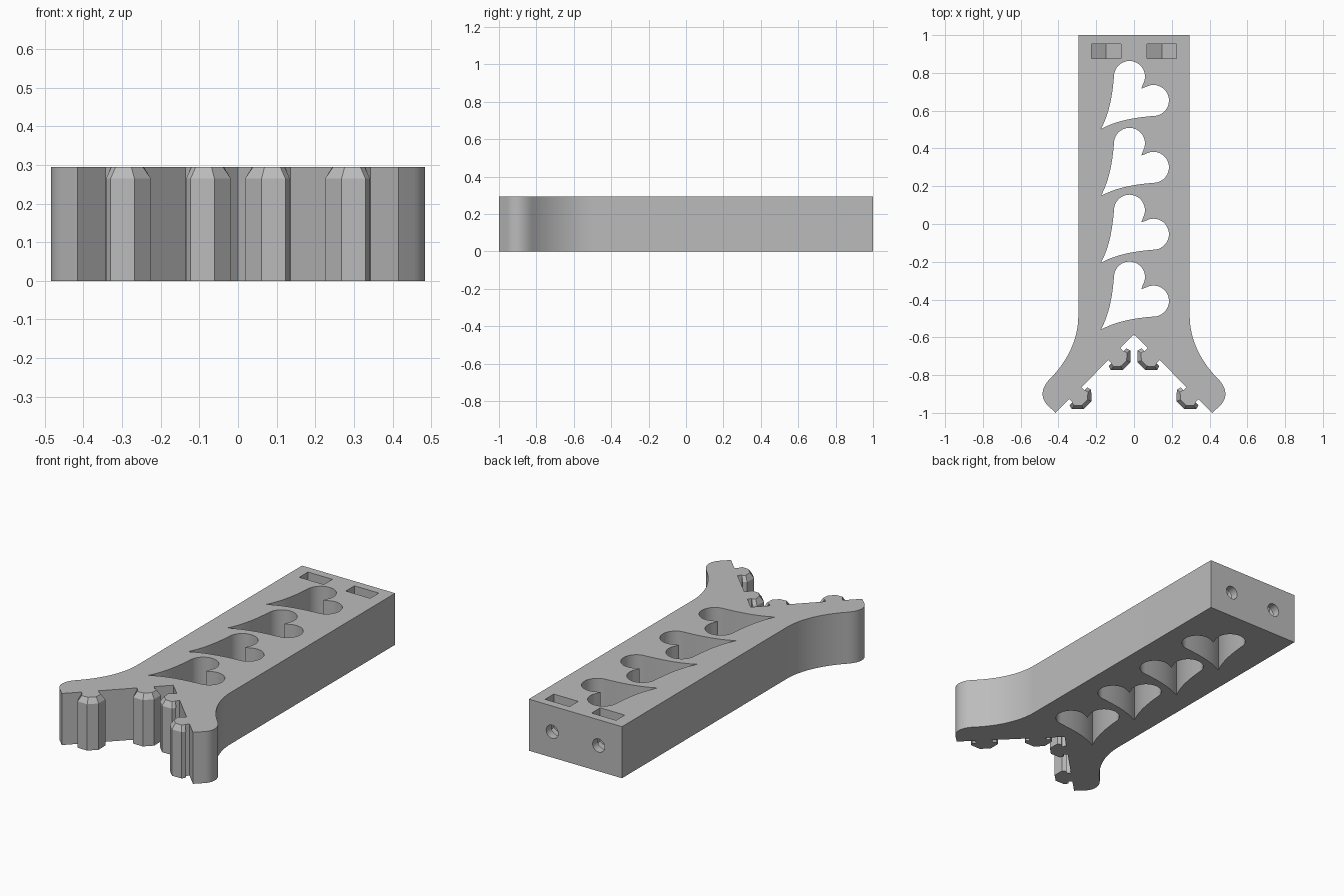
import bpy, bmesh, math
from mathutils import Vector
from mathutils.geometry import interpolate_bezier

H = 0.295          # plate thickness
APEX = 0.585       # depth of the V-shaped seat
R2 = math.sqrt(2)

if "Cube" in bpy.data.objects:
    bpy.data.objects.remove(bpy.data.objects["Cube"])

grey = bpy.data.materials.new("matte_grey")
grey.use_nodes = True
colour = (0.5, 0.5, 0.5, 1)
grey.diffuse_color = colour
grey.node_tree.nodes["Principled BSDF"].inputs["Base Color"].default_value = colour


def loft(name, rings):
    """Closed solid through rings of equal point count."""
    bm = bmesh.new()
    loops = [[bm.verts.new(p) for p in ring] for ring in rings]
    bm.faces.new(loops[0][::-1])
    bm.faces.new(loops[-1])
    n = len(loops[0])
    for a, b in zip(loops, loops[1:]):
        for i in range(n):
            j = (i + 1) % n
            bm.faces.new((a[i], a[j], b[j], b[i]))
    bmesh.ops.recalc_face_normals(bm, faces=bm.faces)
    mesh = bpy.data.meshes.new(name)
    bm.to_mesh(mesh)
    bm.free()
    mesh.materials.append(grey)
    obj = bpy.data.objects.new(name, mesh)
    bpy.context.collection.objects.link(obj)
    return obj


def prism(name, outline, z0, z1):
    return loft(name, [[(x, y, z) for x, y in outline] for z in (z0, z1)])


def prism_y(name, outline, y0, y1):
    return loft(name, [[(x, y, z) for x, z in outline] for y in (y0, y1)])


def bezier(points, count):
    pts = [Vector((x, y, 0)) for x, y in points]
    return [(p.x, p.y) for p in interpolate_bezier(*pts, count)]


def cut(body, cutter):
    mod = body.modifiers.new("cut", "BOOLEAN")
    mod.operation = "DIFFERENCE"
    mod.solver = "EXACT"
    mod.object = cutter
    cutter.hide_render = True
    bpy.context.view_layer.objects.active = body
    bpy.ops.object.modifier_apply(modifier=mod.name)
    bpy.data.objects.remove(cutter)


def seat(t, n):
    """Point at t along the V-shaped seat and n out from it."""
    return ((t * R2 - APEX) / 2 - n / R2, (-t * R2 - APEX) / 2 - n / R2)


# Plate: half outline with flared foot, seat and clip necks, then mirrored
CLIPS = {"inner": 0.56, "outer": 0.853}
NECK, LIP = 0.045, 0.023
half = [(0.295, 1)]
half += bezier([(0.295, -0.495), (0.297, -0.62), (0.36, -0.735), (0.445, -0.82)], 20)
half += bezier([(0.445, -0.82), (0.495, -0.87), (0.495, -0.925), (0.455, -0.962)], 14)[1:]
half.append((0.415, -1))
for t in (CLIPS["outer"], CLIPS["inner"]):
    half += [seat(t + NECK, 0), seat(t + NECK, LIP), seat(t - NECK, LIP), seat(t - NECK, 0)]
outline = half + [(0, -APEX)] + [(-x, y) for x, y in reversed(half)]
plate = prism("bracket_plate", outline, 0, H)

# Heart cutouts: one lobe mirrored across its diagonal
lobe = bezier([(0, 0), (0.043, 0.08), (0.06, 0.17), (0.069, 0.278)], 16)
for k in range(1, 22):
    a = math.radians(180 - k * 10)
    lobe.append((0.151 + 0.082 * math.cos(a), 0.278 + 0.082 * math.sin(a)))
heart = lobe + [(0.214, 0.214)] + [(y, x) for x, y in reversed(lobe[1:])]
for i in range(4):
    shape = [(x - 0.175, y + 0.503 - 0.354 * i) for x, y in heart]
    cut(plate, prism("heart_cutter", shape, -0.1, H + 0.1))

# Nut pockets and screw holes in the back end
for x in (-0.147, 0.147):
    mid, w = H / 2, 0.0775
    r = w / math.cos(math.pi / 6)
    pocket = [(x, mid - r), (x + w, mid - r / 2), (x + w, H + 0.1),
              (x - w, H + 0.1), (x - w, mid - r / 2)]
    cut(plate, prism_y("nut_cutter", pocket, 0.875, 0.953))
    ring = [(x + 0.038 * math.cos(k * math.tau / 24), mid + 0.038 * math.sin(k * math.tau / 24))
            for k in range(24)]
    cut(plate, prism_y("screw_cutter", ring, 0.8, 1.1))

# Clip heads: tapered rails with a chamfered top
full = [(0.066, LIP), (0.073, 0.046), (0.03, 0.09)]
small = [(0.047, LIP), (0.051, 0.043), (0.021, 0.07)]


def head_ring(profile, t, side, z):
    both = profile + [(-s, n) for s, n in reversed(profile)]
    return [(side * x, y, z) for x, y in (seat(t + s, n) for s, n in both)]


for side, label in ((1, "left"), (-1, "right")):
    for place, t in CLIPS.items():
        loft(f"{label}_{place}_clip", [head_ring(full, t, side, 0),
                                       head_ring(full, t, side, H - 0.03),
                                       head_ring(small, t, side, H)])

# Smooth the curved walls, keep real edges sharp
bpy.ops.object.select_all(action="DESELECT")
plate.select_set(True)
bpy.context.view_layer.objects.active = plate
bpy.ops.object.shade_smooth_by_angle(angle=math.radians(30))
